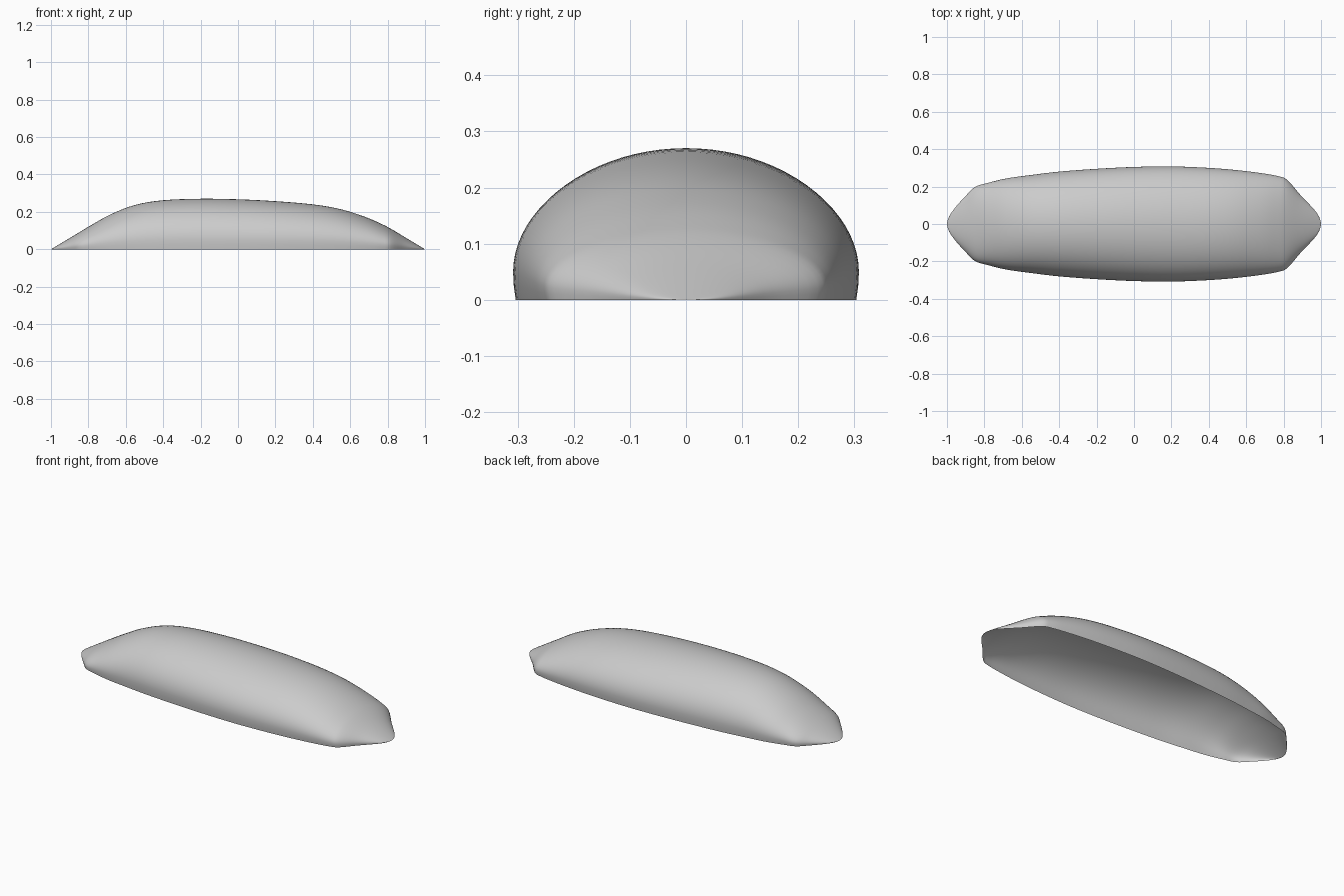
import bpy, bmesh, math
from mathutils import Vector

cube = bpy.data.objects.get("Cube")
if cube:
    bpy.data.objects.remove(cube, do_unlink=True)

grey = bpy.data.materials.new("plain grey")
grey.use_nodes = True
colour = (0.6, 0.6, 0.6, 1)
grey.diffuse_color = colour
grey.node_tree.nodes["Principled BSDF"].inputs["Base Color"].default_value = colour

# Stations along the length: position, half width, height
stations = [Vector(s) for s in (
    (-1, 0, 0), (-.995, .025, .003), (-.98, .055, .012), (-.95, .095, .03),
    (-.9, .15, .06), (-.85, .198, .09), (-.78, .22, .132), (-.68, .244, .187),
    (-.55, .262, .237), (-.4, .28, .262), (-.2, .295, .27), (0, .305, .267),
    (.2, .308, .257), (.4, .3, .24), (.55, .288, .214), (.68, .272, .173),
    (.77, .256, .134), (.82, .235, .108), (.89, .155, .066), (.95, .092, .03),
    (.98, .055, .012), (.995, .025, .003), (1, 0, 0))]
STEPS = 4
HALF = 20


def smooth_path(points):
    """Pass a smooth curve through the stations."""
    path = []
    for i in range(len(points) - 1):
        a, b = points[max(i - 1, 0)], points[i]
        c, d = points[i + 1], points[min(i + 2, len(points) - 1)]
        for k in range(STEPS):
            t = k / STEPS
            path.append(b + t * (c - a) / 2 + t * t * (a - 2.5 * b + 2 * c - d / 2)
                        + t ** 3 * (1.5 * (b - c) + (d - a) / 2))
    return path + [points[-1]]


def section(x, w, h):
    """Rounded arch whose sides tuck in slightly towards the open rim."""
    belly = .19 * h
    arch = [(w * math.cos(math.pi * i / (2 * HALF)),
             belly + (h - belly) * math.sin(math.pi * i / (2 * HALF)))
            for i in range(HALF + 1)]
    side = [(.985 * w, 0), (.996 * w, belly / 2)] + arch
    outline = side + [(-y, z) for y, z in side[-2::-1]]
    return [Vector((x, y, max(z, 0))) for y, z in outline]


# Open, hollow shell lofted between the sections
bm = bmesh.new()
rings = [[bm.verts.new(p) for p in section(*s)] for s in smooth_path(stations)]
for r, s in zip(rings, rings[1:]):
    for i in range(len(r) - 1):
        bm.faces.new((r[i], s[i], s[i + 1], r[i + 1]))
bmesh.ops.remove_doubles(bm, verts=bm.verts, dist=.0003)
for f in bm.faces:
    f.smooth = True
    f.normal_update()
if sum(f.normal.z * f.calc_area() for f in bm.faces) < 0:
    bmesh.ops.reverse_faces(bm, faces=bm.faces)
mesh = bpy.data.meshes.new("hollow_shell")
bm.to_mesh(mesh)
bm.free()
mesh.materials.append(grey)
shell = bpy.data.objects.new("hollow_shell", mesh)
bpy.context.collection.objects.link(shell)
